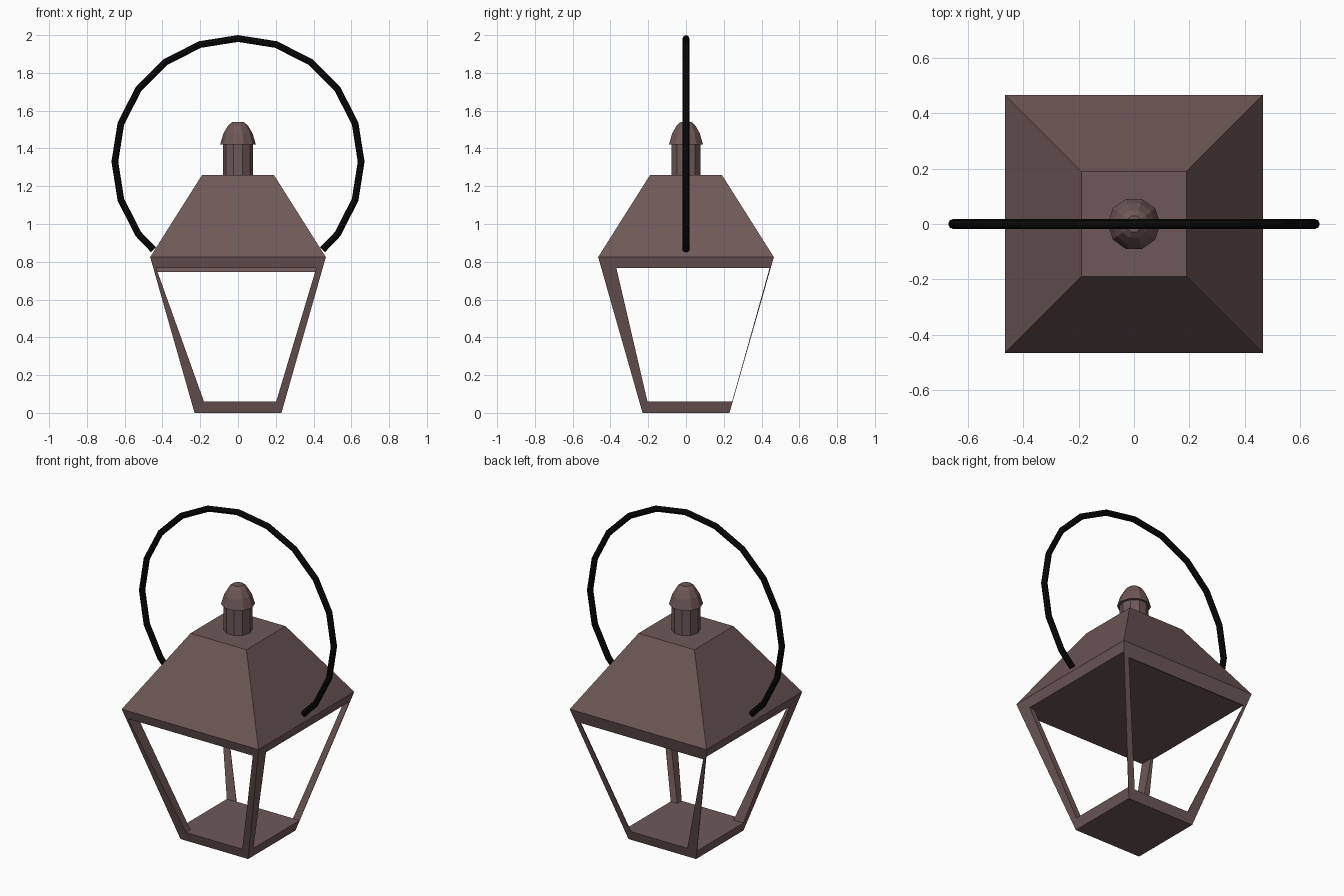
import bpy
import bmesh
from math import cos, sin, radians, pi, sqrt

if "Cube" in bpy.data.objects:
    bpy.data.objects.remove(bpy.data.objects["Cube"])


def material(name, rgb):
    m = bpy.data.materials.new(name)
    m.diffuse_color = (*rgb, 1)
    m.use_nodes = True
    m.node_tree.nodes["Principled BSDF"].inputs["Base Color"].default_value = m.diffuse_color
    return m


METAL = material("brown_metal", (0.155, 0.098, 0.095))
BLACK = material("black_iron", (0.003, 0.003, 0.003))


def finish(name, bm, mat):
    bmesh.ops.recalc_face_normals(bm, faces=bm.faces)
    me = bpy.data.meshes.new(name)
    bm.to_mesh(me)
    bm.free()
    me.materials.append(mat)
    ob = bpy.data.objects.new(name, me)
    bpy.context.collection.objects.link(ob)
    return ob


def loft(name, rings, mat=METAL):
    """Skin a stack of equal-length rings and cap both ends."""
    bm = bmesh.new()
    loops = [[bm.verts.new(p) for p in r] for r in rings]
    n = len(loops[0])
    for a, b in zip(loops, loops[1:]):
        for i in range(n):
            j = (i + 1) % n
            bm.faces.new((a[i], a[j], b[j], b[i]))
    bm.faces.new(loops[0][::-1])
    bm.faces.new(loops[-1])
    return finish(name, bm, mat)


def rect(x0, x1, y0, y1, z):
    return [(x0, y0, z), (x1, y0, z), (x1, y1, z), (x0, y1, z)]


def square(h, z):
    return rect(-h, h, -h, h, z)


def ngon(r, z, n=10):
    return [(r * cos(2 * pi * i / n), r * sin(2 * pi * i / n), z) for i in range(n)]


def half(z):
    """Half width of the flared lantern body at height z."""
    return 0.23 + 0.285 * z


Z0, Z1, ZR = 0.06, 0.768, 0.747

# Base plate and solid roof with its eave band
loft("base", [square(half(0), 0), square(half(Z0), Z0)])
loft("roof", [square(half(Z1), Z1), square(0.465, 0.825), square(0.19, 1.26)])

# Corner posts: (side x, side y, bottom widths, top widths)
posts = {
    "front_right_post": (1, -1, (0.045, 0.043), (0.034, 0.08)),
    "front_left_post": (-1, -1, (0.067, 0.043), (0.015, 0.08)),
    "back_right_post": (1, 1, (0.045, 0.003), (0.034, 0.006)),
    "back_left_post": (-1, 1, (0.065, 0.003), (0.015, 0.006)),
}
for name, (sx, sy, low, top) in posts.items():
    rings = []
    for z, (wx, wy) in ((Z0, low), (Z1, top)):
        h = half(z)
        rings.append(rect(sx * h, sx * (h - wx), sy * h, sy * (h - wy), z))
    loft(name, rings)

# Thin lip under the eave at the back
rings = []
for z in (ZR, Z1):
    h = half(z)
    rings.append(rect(-h, h, h - 0.006, h, z))
loft("back_lip", rings)

# Vent chimney and faceted cap
loft("chimney", [ngon(0.08, 1.25), ngon(0.08, 1.43)])
loft("chimney_cap", [ngon(0.095, 1.42), ngon(0.077, 1.48),
                     ngon(0.052, 1.522), ngon(0.03, 1.54)])

# Carrying ring: 18-degree facets, ends cut where they meet the roof
R, CZ, T = 0.652, 1.33, 0.018
rings = []
path = [(R * cos(radians(a)), CZ + R * sin(radians(a)), a) for a in range(-36, 217, 18)]
path = [(0.447, 0.863, -45)] + path + [(-0.447, 0.863, 225)]
for x, z, a in path:
    ca, sa = cos(radians(a)), sin(radians(a))
    rings.append([(x + T * cos(k * pi / 4) * ca, T * sin(k * pi / 4),
                   z + T * cos(k * pi / 4) * sa) for k in range(8)])
loft("handle", rings, BLACK)
